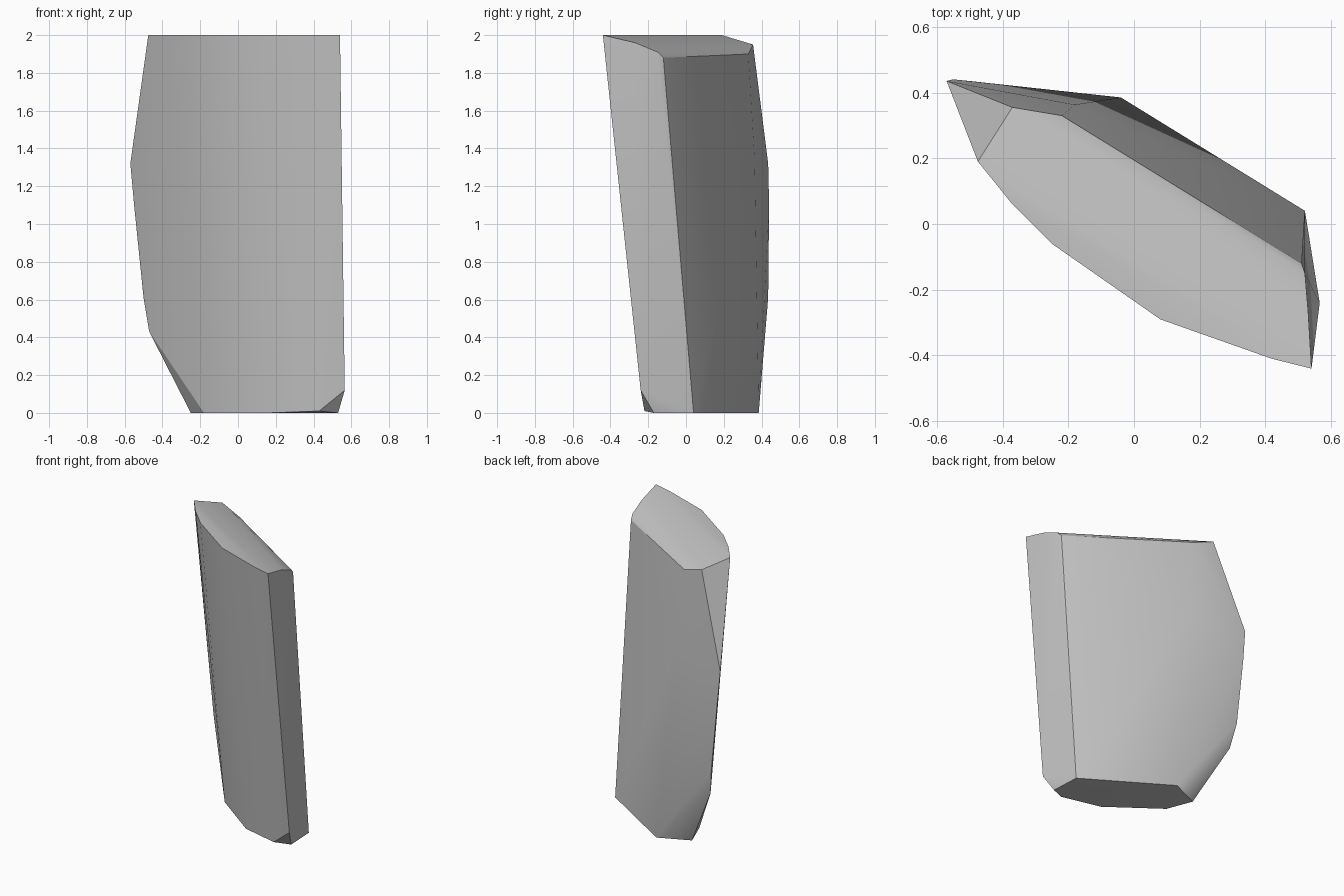
import bpy, bmesh, math

cube = bpy.data.objects.get("Cube")
if cube:
    bpy.data.objects.remove(cube)

# Stone colour
stone = bpy.data.materials.new("stone_grey")
stone.use_nodes = True
grey = (0.55, 0.55, 0.55, 1)
stone.diffuse_color = grey
stone.node_tree.nodes["Principled BSDF"].inputs["Base Color"].default_value = grey

# Corner points of the slab, grouped by where they sit
top_front_rim = [(.54, -.44, 2), (.42, -.41, 2), (.08, -.29, 2),
                 (-.25, -.06, 2), (-.37, .06, 2), (-.475, .19, 2)]
top_back_rim = [(.53, -.27, 1.96), (.52, -.15, 1.91), (.51, -.12, 1.88),
                (-.22, .33, 1.9), (-.37, .355, 1.95)]
narrow_end = [(-.57, .435, 1.32), (-.55, .44, 1.1), (-.5, .435, .61),
              (-.47, .40, .43), (-.41, .35, .35), (-.18, .363, 1.35)]
foot = [(.565, -.24, .12), (.53, -.17, 0), (.43, -.22, .01), (.16, -.14, 0),
        (-.18, .11, 0), (-.25, .29, 0), (-.04, .385, 0), (.52, .04, 0)]

# Wrap the corners in a faceted hull
bm = bmesh.new()
for point in top_front_rim + top_back_rim + narrow_end + foot:
    bm.verts.new(point)
hull = bmesh.ops.convex_hull(bm, input=bm.verts)
loose = [v for v in bm.verts if not v.link_faces]
bmesh.ops.delete(bm, geom=loose, context='VERTS')
bmesh.ops.dissolve_limit(bm, angle_limit=math.radians(1),
                         verts=bm.verts, edges=bm.edges)
bmesh.ops.recalc_face_normals(bm, faces=bm.faces)

mesh = bpy.data.meshes.new("stone_slab")
bm.to_mesh(mesh)
bm.free()
mesh.materials.append(stone)
slab = bpy.data.objects.new("stone_slab", mesh)
bpy.context.collection.objects.link(slab)

# Soften the gentle facets, keep the chipped corners crisp
bpy.ops.object.select_all(action='DESELECT')
slab.select_set(True)
bpy.context.view_layer.objects.active = slab
bpy.ops.object.shade_smooth_by_angle(angle=math.radians(22))
